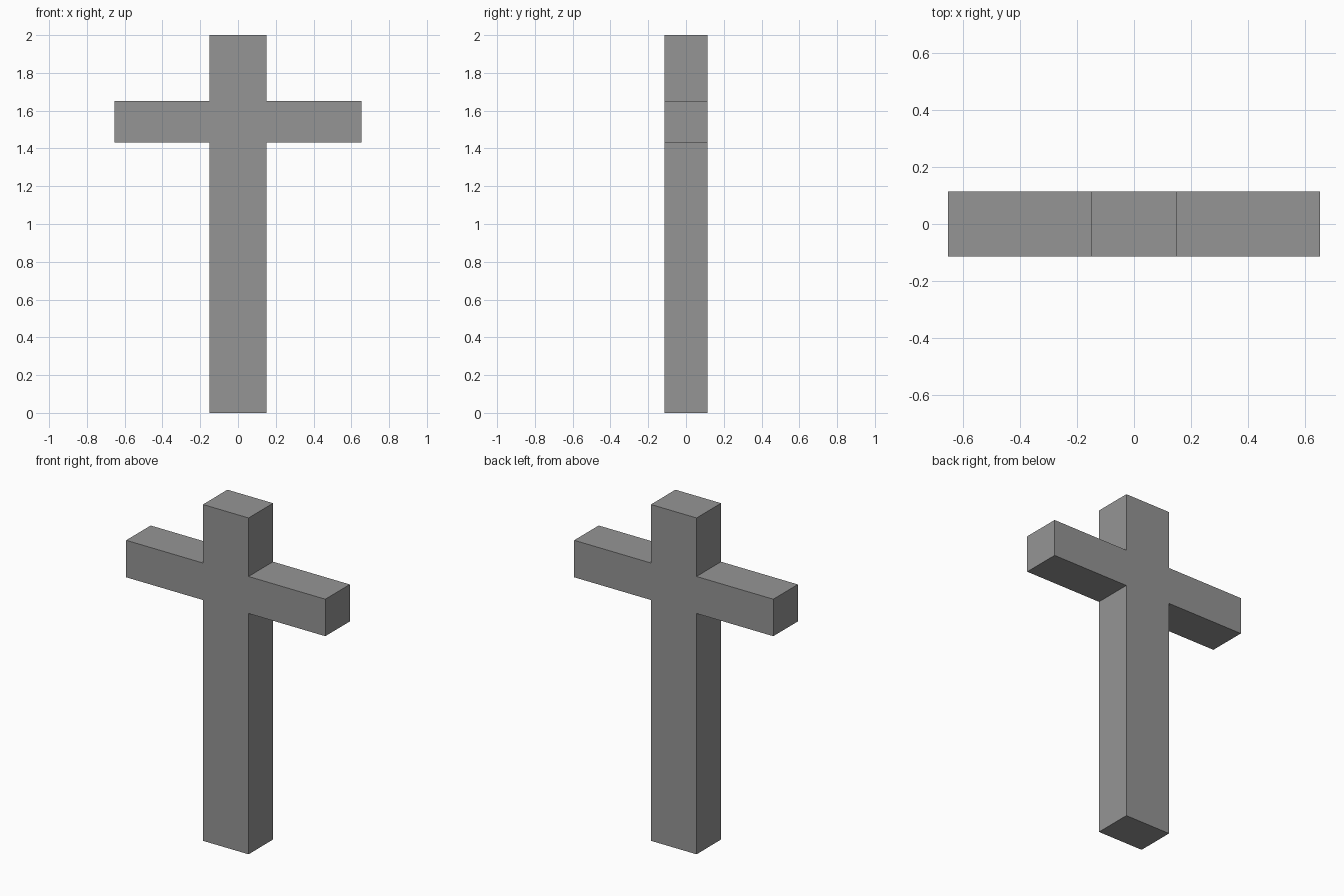
import bpy, bmesh

if "Cube" in bpy.data.objects:
    bpy.data.objects.remove(bpy.data.objects["Cube"])

HALF_POST, HALF_ARM, HALF_DEPTH = 0.15, 0.655, 0.115
ARM_LOW, ARM_HIGH, TOP = 1.432, 1.652, 2.0

# One flat stone colour
stone = bpy.data.materials.new("grey stone")
stone.diffuse_color = (0.3, 0.3, 0.3, 1)
stone.use_nodes = True
stone.node_tree.nodes["Principled BSDF"].inputs["Base Color"].default_value = stone.diffuse_color

# Right half of the outline, bottom to top, mirrored to the left
right = [(HALF_POST, 0), (HALF_POST, ARM_LOW), (HALF_ARM, ARM_LOW),
         (HALF_ARM, ARM_HIGH), (HALF_POST, ARM_HIGH), (HALF_POST, TOP)]
outline = right + [(-x, z) for x, z in reversed(right)]

# Extrude the outline from front to back into one solid
bm = bmesh.new()
front = bm.faces.new([bm.verts.new((x, -HALF_DEPTH, z)) for x, z in outline])
extruded = bmesh.ops.extrude_face_region(bm, geom=[front], use_keep_orig=True)
back = [g for g in extruded["geom"] if isinstance(g, bmesh.types.BMVert)]
bmesh.ops.translate(bm, verts=back, vec=(0, 2 * HALF_DEPTH, 0))
bmesh.ops.recalc_face_normals(bm, faces=bm.faces)

mesh = bpy.data.meshes.new("cross")
bm.to_mesh(mesh)
bm.free()
mesh.materials.append(stone)
bpy.context.collection.objects.link(bpy.data.objects.new("cross", mesh))
